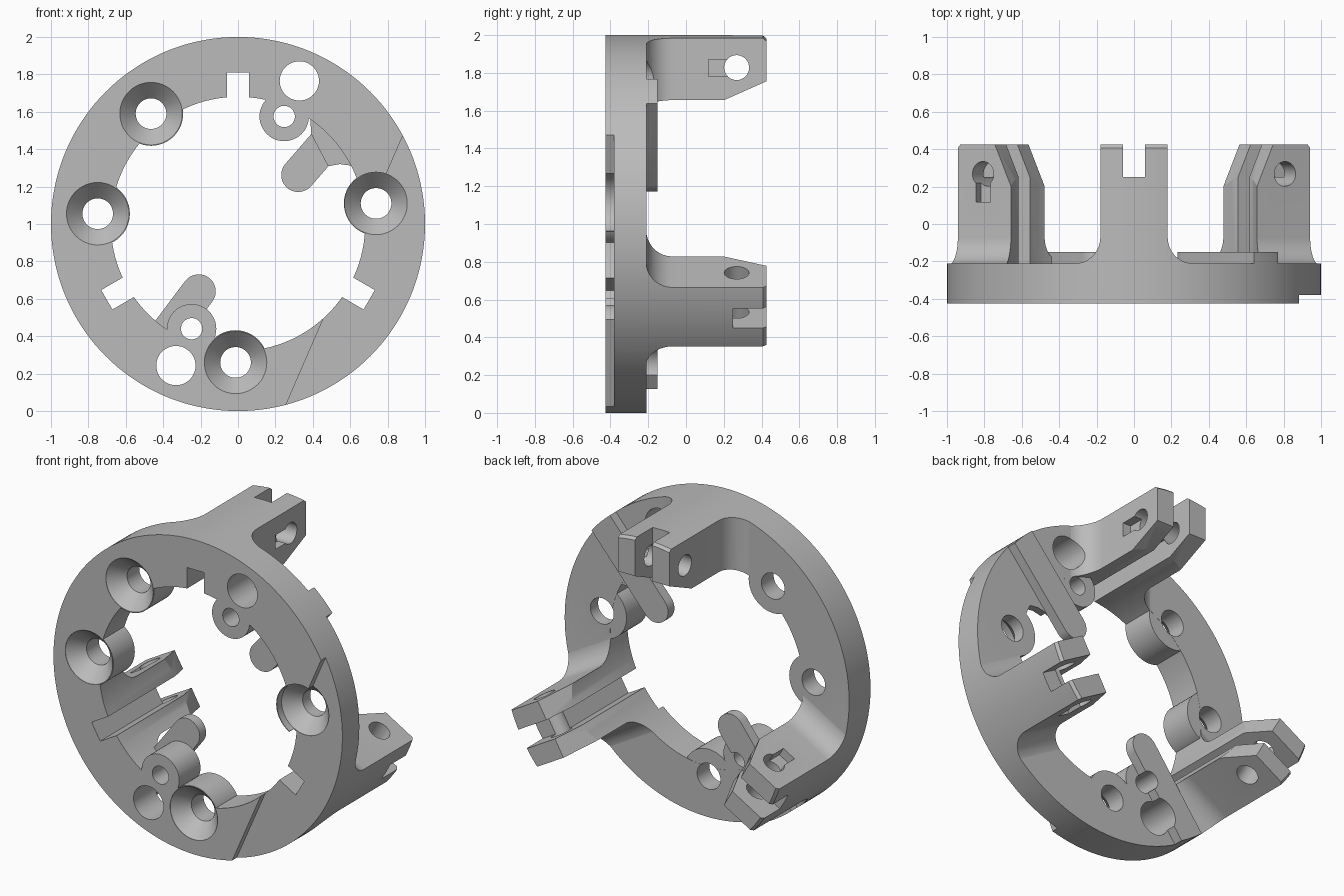
import bpy, bmesh
from math import sin, cos, radians, pi

# Local frame: u = across, v = up from the ring axis, w = depth (front to back)
FRONT, RING_BACK, TIP = -0.425, -0.21, 0.425
INNER = 0.68
ARM_TURNS = (0, 120, 240)

cube = bpy.data.objects.get("Cube")
if cube:
    bpy.data.objects.remove(cube, do_unlink=True)

grey = bpy.data.materials.new("plain_grey")
grey.use_nodes = True
GREY = (0.5, 0.5, 0.5, 1)
grey.diffuse_color = GREY
grey.node_tree.nodes["Principled BSDF"].inputs["Base Color"].default_value = GREY


def loft(name, loops, turn=0):
    """Closed solid through loops of (u, v, w) points, turned about the ring axis."""
    c, s = cos(radians(turn)), sin(radians(turn))
    bm = bmesh.new()
    rows = [[bm.verts.new((u * c - v * s, w, u * s + v * c + 1)) for u, v, w in loop]
            for loop in loops]
    n = len(rows[0])
    for a, b in zip(rows, rows[1:]):
        for i in range(n):
            j = (i + 1) % n
            bm.faces.new((a[i], a[j], b[j], b[i]))
    bm.faces.new(rows[0])
    bm.faces.new(rows[-1])
    bmesh.ops.recalc_face_normals(bm, faces=bm.faces)
    mesh = bpy.data.meshes.new(name)
    bm.to_mesh(mesh)
    bm.free()
    mesh.materials.append(grey)
    obj = bpy.data.objects.new(name, mesh)
    bpy.context.collection.objects.link(obj)
    return obj


def prism(name, outline, lo, hi, axis="w", turn=0):
    place = {"w": lambda a, b, t: (a, b, t),
             "v": lambda a, b, t: (a, t, b),
             "u": lambda a, b, t: (t, b, a)}[axis]
    return loft(name, [[place(a, b, t) for a, b in outline] for t in (lo, hi)], turn)


def box(name, u, v, w, turn=0):
    return prism(name, [(u[0], v[0]), (u[1], v[0]), (u[1], v[1]), (u[0], v[1])],
                 w[0], w[1], turn=turn)


def circle(u, v, r, n=48):
    return [(u + r * cos(2 * pi * i / n), v + r * sin(2 * pi * i / n)) for i in range(n)]


def turned(name, u, v, steps, n=48):
    """Round solid on the depth axis through (radius, w) steps."""
    return loft(name, [[(a, b, w) for a, b in circle(u, v, r, n)] for r, w in steps])


def combine(target, tool, operation):
    """Apply a boolean with the first solver that gives a sound result."""
    mod = target.modifiers.new(operation, "BOOLEAN")
    mod.operation, mod.object = operation, tool
    before = len(target.data.polygons)
    bpy.context.view_layer.objects.active = target
    for solver in ("MANIFOLD", "EXACT"):
        mod.solver = solver
        bpy.context.view_layer.update()
        result = target.evaluated_get(bpy.context.evaluated_depsgraph_get())
        points = [p.co for p in result.data.vertices]
        spans = [max(p[k] for p in points) - min(p[k] for p in points)
                 for k in (0, 2)] if points else [0]
        if min(spans) > 1.9 and len(result.data.polygons) != before:
            bpy.ops.object.modifier_apply(modifier=mod.name)
            break
    else:
        target.modifiers.remove(mod)
    bpy.data.objects.remove(tool, do_unlink=True)


# Ring slab and three arms with filleted roots
body = box("mounting_ring", (-1.2, 1.2), (-1.2, 1.2), (-0.5, RING_BACK))
HALF, FILLET = 0.18, 0.14
root = [(HALF + FILLET + FILLET * cos(radians(a)),
         RING_BACK - 0.002 + FILLET + FILLET * sin(radians(a))) for a in range(270, 179, -10)]
side = [(HALF + FILLET, -0.3)] + root + [(HALF, 0.5)]
arm_outline = side + [(-u, w) for u, w in reversed(side)]
for turn in ARM_TURNS:
    combine(body, prism("arm", arm_outline, 0.5, 1.15, "v", turn), "UNION")
combine(body, turned("bore", 0, 0, [(INNER, -0.7), (INNER, 0.7)], 144), "DIFFERENCE")

# Bosses around the screw holes and pin holes
SCREWS = [(-0.465, 0.59, 0.002), (-0.75, 0.055, 0.002), (-0.013, -0.74, 0.002),
          (0.738, 0.11, 0.047)]
PINS = [(0.247, 0.575), (-0.248, -0.56)]
for u, v, r in [(s[0], s[1], 0.172) for s in SCREWS] + [(*p, 0.132) for p in PINS]:
    combine(body, turned("boss", u, v, [(r, -0.55), (r, RING_BACK - 0.001)]), "UNION")


# Round-ended tabs on the back of the ring
def along(u, v, angle, points):
    c, s = cos(radians(angle)), sin(radians(angle))
    return [(u + c * a - s * b, v + s * a + c * b) for a, b in points]


R = 0.091
nose = [(-R * sin(radians(a)), R * cos(radians(a))) for a in range(0, 181, 12)]
tab_shape = [(0.9, R)] + nose + [(0.9, -R)]
for u, v, angle in ((0.322, 0.262, 49), (-0.21, -0.36, 233)):
    combine(body, prism("tab", along(u, v, angle, tab_shape), -0.214, -0.15), "UNION")
flare = [(0.21, 0.09), (0.27, 0.15), (0.35, 0.15), (0.35, -0.2),
         (0.23, -0.19), (0.19, -0.13), (0.14, -0.09)]
combine(body, prism("tab_flare", along(0.322, 0.262, 49, flare), -0.26, -0.2115), "UNION")

# Trim everything to the outer cylinder
combine(body, turned("rim", 0, 0, [(1, FRONT), (1, TIP - 0.018), (0.985, TIP)], 144), "INTERSECT")

# Arm details: inner groove with fork gap, sloped tip, cross hole and nut pocket
fork = [(-0.6, 0.6), (0.6, 0.6), (0.6, 1.2), (0.25, 1.2), (0.25, 0.81), (-0.6, 0.81)]
slope = [(0.13, 0.624), (0.56, 0.815), (0.56, 0.4), (0.13, 0.4)]
for turn in ARM_TURNS:
    cutters = [
        prism("fork_gap", fork, -0.06, 0.06, "u", turn),
        prism("tip_slope", slope, -0.3, 0.3, "u", turn),
        prism("cross_hole", circle(0.268, 0.828, 0.066, 32), -0.31, 0.31, "u", turn),
        box("nut_pocket", (0.125, 0.3), (0.782, 0.872), (0.118, 0.255), turn),
    ]
    for cutter in cutters:
        combine(body, cutter, "DIFFERENCE")

# Recessed segment on the front face
recess = [(0.19, -1.12), (0.954, 0.64), (1.5, 0.64), (1.5, -1.12)]
combine(body, prism("recess", recess, -0.6, -0.38), "DIFFERENCE")

# Countersunk screw holes
for u, v, sink in SCREWS:
    steps = [(0.167, -0.6), (0.167, FRONT + sink), (0.082, FRONT + sink + 0.09), (0.082, 0)]
    combine(body, turned("screw_hole", u, v, steps), "DIFFERENCE")

# Pin holes and larger clearance holes
for u, v, r in [(*p, 0.057) for p in PINS] + [(0.328, 0.765, 0.105), (-0.332, -0.757, 0.105)]:
    combine(body, turned("hole", u, v, [(r, -0.6), (r, 0)]), "DIFFERENCE")

bpy.ops.object.select_all(action="DESELECT")
body.select_set(True)
bpy.context.view_layer.objects.active = body
bpy.ops.object.shade_smooth_by_angle(angle=radians(25))
